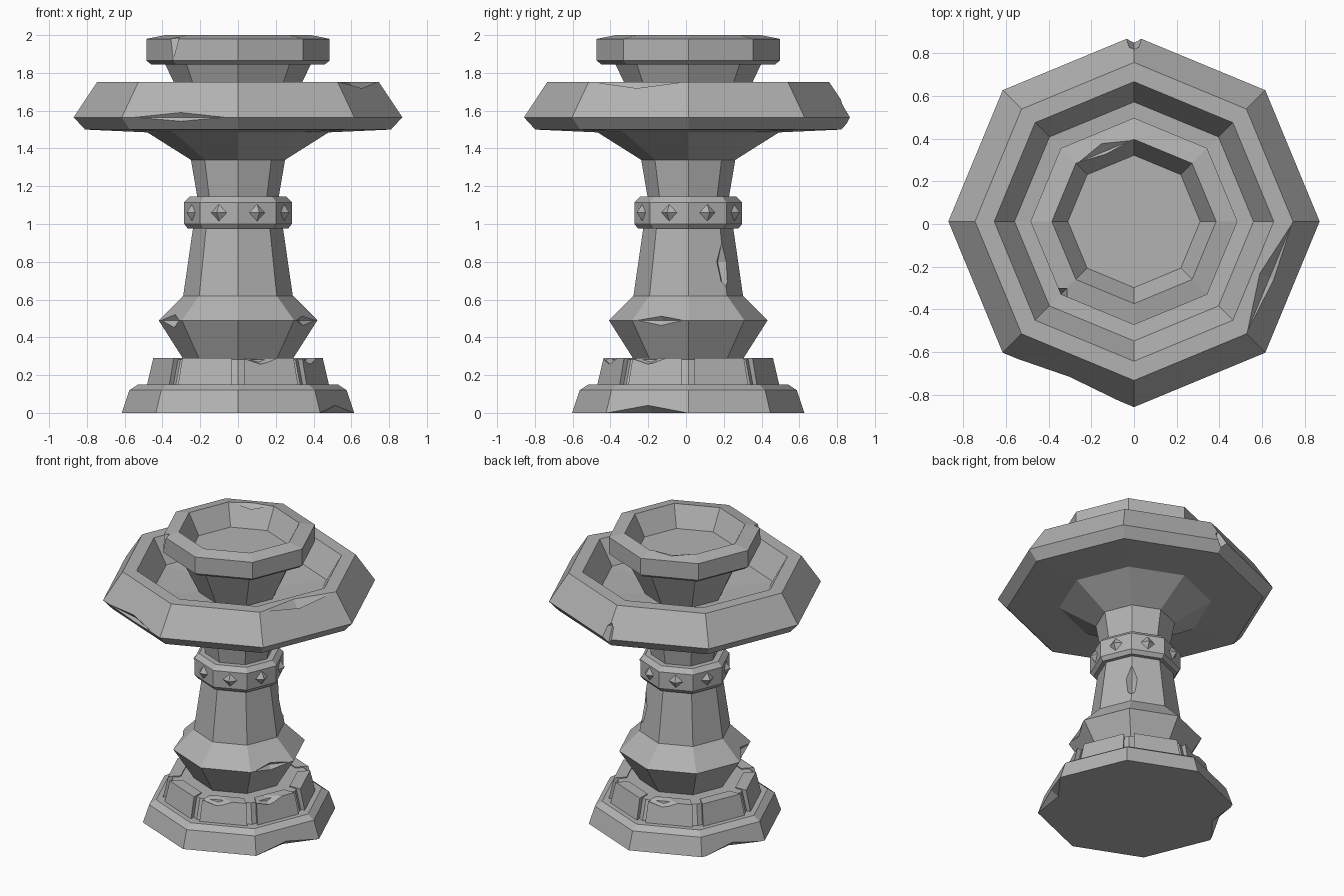
import bpy
from math import sin, cos, pi, radians
from mathutils import Matrix, Vector

if "Cube" in bpy.data.objects:
    bpy.data.objects.remove(bpy.data.objects["Cube"], do_unlink=True)

SIDES = 8
STEP = 2 * pi / SIDES
CENTRE = Vector((0, 0.012, 0))

stone = bpy.data.materials.new("grey_stone")
stone.use_nodes = True
GREY = (0.45, 0.45, 0.45, 1)
stone.diffuse_color = GREY
stone.node_tree.nodes["Principled BSDF"].inputs["Base Color"].default_value = GREY


def make(name, verts, faces):
    mesh = bpy.data.meshes.new(name)
    mesh.from_pydata([Vector(v) + CENTRE for v in verts], [], faces)
    mesh.materials.append(stone)
    obj = bpy.data.objects.new(name, mesh)
    bpy.context.collection.objects.link(obj)
    return obj


def ring_point(r, z, i):
    return Vector((r * cos(i * STEP), r * sin(i * STEP), z))


def lathe(name, profile):
    """Closed octagonal solid from (radius, height) pairs, bottom to top."""
    verts = [ring_point(r, z, i) for r, z in profile for i in range(SIDES)]
    faces = [list(range(SIDES))[::-1]]
    for k in range(len(profile) - 1):
        for i in range(SIDES):
            j, a, b = (i + 1) % SIDES, k * SIDES, (k + 1) * SIDES
            faces.append((a + i, a + j, b + j, b + i))
    top = (len(profile) - 1) * SIDES
    faces.append(list(range(top, top + SIDES)))
    return make(name, verts, faces)


def octahedron(name, angle, r, z, size):
    """Octahedron sized (radial, sideways, vertical), turned to face outward."""
    x, y, h = size
    turn = Matrix.Rotation(radians(angle), 3, 'Z')
    pts = [(x, 0, 0), (0, y, 0), (-x, 0, 0), (0, -y, 0), (0, 0, h), (0, 0, -h)]
    verts = [turn @ (Vector(p) + Vector((r, 0, z))) for p in pts]
    faces = []
    for i in range(4):
        j = (i + 1) % 4
        faces += [(i, j, 4), (j, i, 5)]
    return make(name, verts, faces)


def chip(obj, angle, r, z, size):
    """Knock an angular chip out of a part."""
    cutter = octahedron("chip_cutter", angle, r, z, size)
    cutter.hide_render = True
    mod = obj.modifiers.new("chip", 'BOOLEAN')
    mod.operation, mod.solver, mod.object = 'DIFFERENCE', 'EXACT', cutter
    graph = bpy.context.evaluated_depsgraph_get()
    mesh = bpy.data.meshes.new_from_object(obj.evaluated_get(graph))
    obj.modifiers.clear()
    obj.data = mesh
    bpy.data.objects.remove(cutter, do_unlink=True)


# Plinth with a recessed core
plinth = lathe("plinth", [(.615, 0), (.575, .12), (.53, .15), (.465, .15), (.43, .283)])
chip(plinth, -22.5, .568, 0, (.06, .23, .05))
chip(plinth, 157.5, .568, 0, (.06, .2, .05))

# Eight plinth blocks, parted by gaps at the corners
GAP = 0.035
for i in range(SIDES):
    verts = []
    for r, z in ((.38, .14), (.497, .14), (.462, .29), (.38, .29)):
        a, b = ring_point(r, z, i), ring_point(r, z, i + 1)
        along = (b - a).normalized() * GAP
        verts += [a + along, b - along]
    block = make(f"plinth_block_{i + 1}", verts,
                 [(0, 1, 3, 2), (2, 3, 5, 4), (4, 5, 7, 6), (6, 7, 1, 0),
                  (0, 2, 4, 6), (1, 7, 5, 3)])
    if i in (2, 6, 7):
        chip(block, (i + .35) * 45, .43, .29, (.07, .12, .035))

# Column with flared foot
column = lathe("column", [(.28, .27), (.42, .49), (.29, .62), (.238, .98),
                          (.215, 1.14), (.25, 1.345)])
chip(column, -22.5, .388, .49, (.04, .13, .045))
chip(column, 202.5, .388, .49, (.05, .12, .07))
chip(column, 45, .27, .8, (.05, .06, .17))

# Collar with a stud on each side
lathe("collar", [(.24, .975), (.265, .975), (.285, 1.0), (.285, 1.115),
                 (.255, 1.145), (.21, 1.145)])
for i in range(SIDES):
    octahedron(f"collar_stud_{i + 1}", (i + .5) * 45, .263, 1.06, (.032, .045, .045))

# Large basin
basin = lathe("basin", [(.25, 1.34), (.48, 1.485), (.81, 1.5), (.87, 1.565),
                        (.745, 1.753), (.655, 1.753), (.56, 1.59), (.24, 1.57)])
chip(basin, 90, .88, 1.63, (.085, .09, .2))
chip(basin, 247.5, .804, 1.565, (.035, .26, .045))
chip(basin, -22.5, .688, 1.753, (.05, .27, .06))

# Upper bowl on its stem
bowl = lathe("upper_bowl", [(.25, 1.56), (.385, 1.845), (.46, 1.845), (.485, 1.865),
                            (.485, 1.98), (.385, 2.0), (.31, 1.86)])
chip(bowl, 225, .485, 1.98, (.045, .04, .11))
chip(bowl, 112.5, .356, 2.0, (.05, .13, .04))
